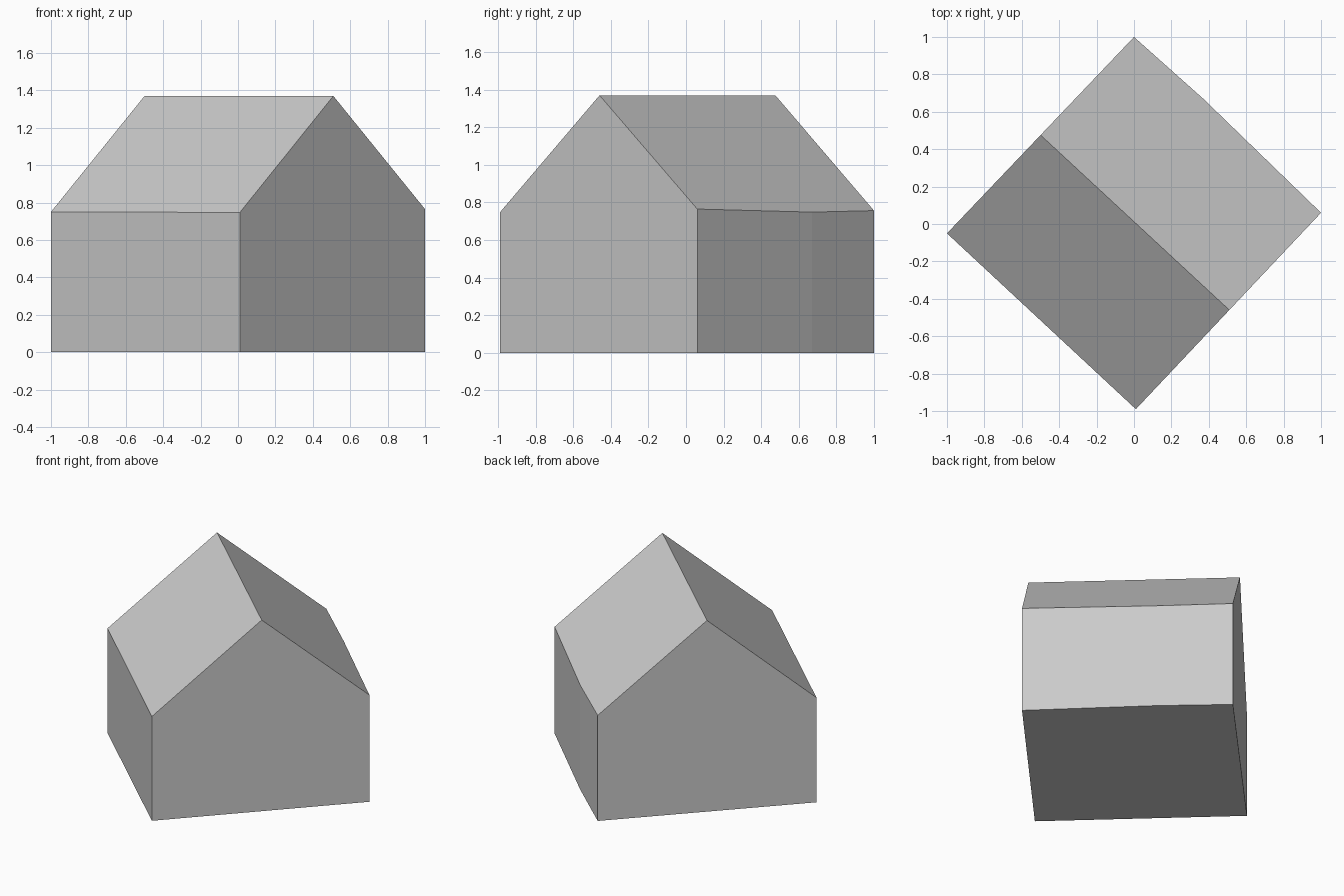
import bpy, bmesh
from mathutils import Vector

cube = bpy.data.objects.get("Cube")
if cube:
    bpy.data.objects.remove(cube, do_unlink=True)

# Single plain grey
grey = bpy.data.materials.new("light_grey")
grey.use_nodes = True
colour = (0.6, 0.6, 0.6, 1)
grey.diffuse_color = colour
grey.node_tree.nodes["Principled BSDF"].inputs["Base Color"].default_value = colour

# Footprint, with a slight kink along the back wall
footprint = [(-1, -0.05), (0.01, -0.99), (1, 0.06), (0.37, 0.67), (0, 1)]
ridge_a = Vector((-0.5, 0.476, 1.37))
ridge_b = Vector((0.51, -0.46, 1.37))
front_eave = Vector((-1, -0.05, 0.75))
back_eave = Vector((1, 0.06, 0.765))

bm = bmesh.new()


def cut_slope(eave):
    """Slice away everything above the plane through the ridge and an eave."""
    normal = (ridge_b - ridge_a).cross(eave - ridge_a).normalized()
    if normal.z < 0:
        normal.negate()
    cut = bmesh.ops.bisect_plane(
        bm, geom=bm.verts[:] + bm.edges[:] + bm.faces[:],
        plane_co=ridge_a, plane_no=normal, clear_outer=True)
    rim = [g for g in cut["geom_cut"] if isinstance(g, bmesh.types.BMEdge)]
    bmesh.ops.edgenet_fill(bm, edges=rim)


# Walls: raise the footprint into a tall prism
base = bm.faces.new([bm.verts.new((x, y, 0)) for x, y in footprint])
top = bmesh.ops.extrude_face_region(bm, geom=[base], use_keep_orig=True)["geom"]
bmesh.ops.translate(bm, vec=(0, 0, 2),
                    verts=[g for g in top if isinstance(g, bmesh.types.BMVert)])

# Gabled roof: two sloping cuts
for eave in (front_eave, back_eave):
    cut_slope(eave)
bmesh.ops.recalc_face_normals(bm, faces=bm.faces[:])

mesh = bpy.data.meshes.new("gabled_house")
bm.to_mesh(mesh)
bm.free()
mesh.materials.append(grey)
house = bpy.data.objects.new("gabled_house", mesh)
bpy.context.collection.objects.link(house)
